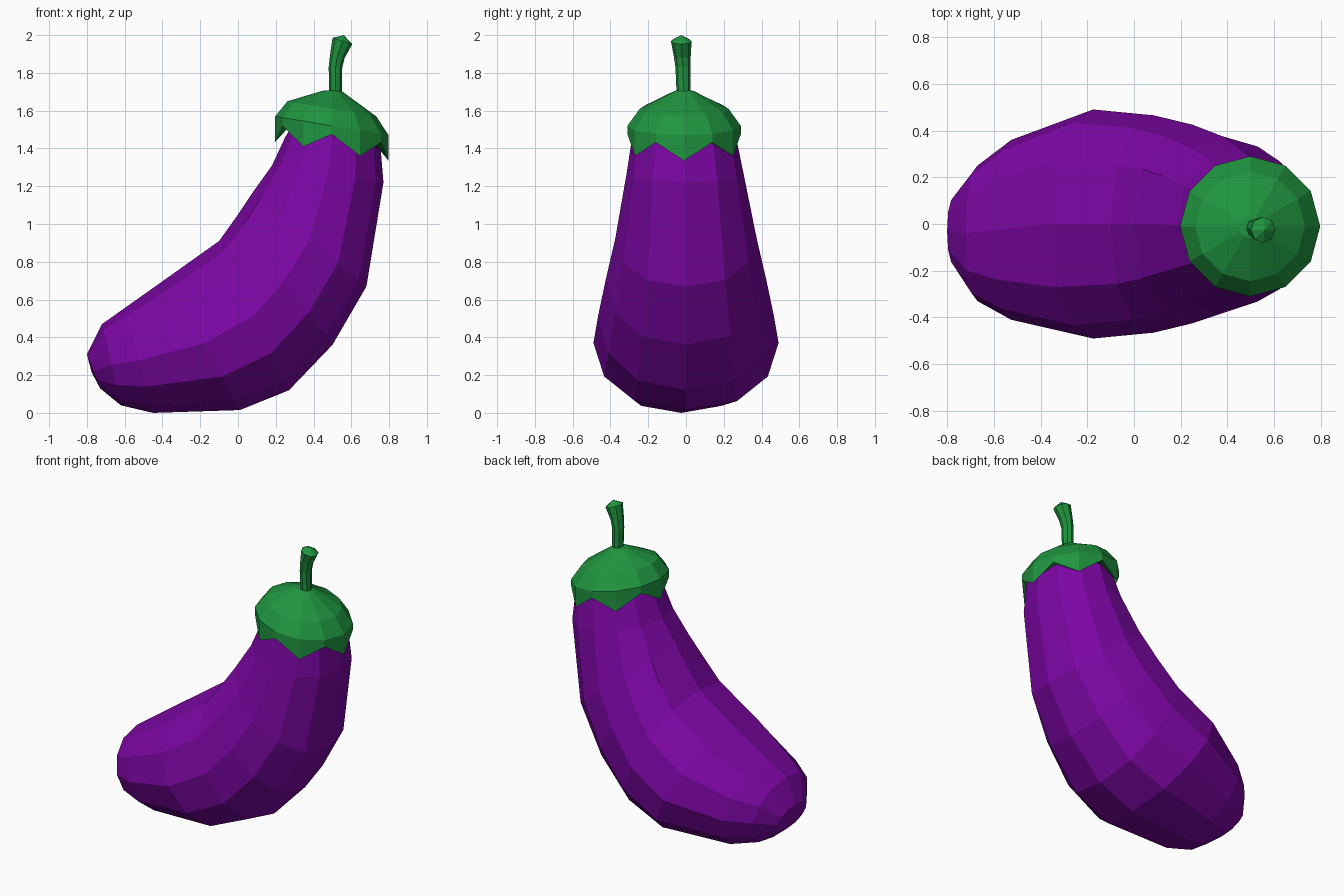
import bpy, bmesh
from math import cos, sin, pi, copysign
from mathutils import Vector

if "Cube" in bpy.data.objects:
    bpy.data.objects.remove(bpy.data.objects["Cube"])


def material(name, color):
    m = bpy.data.materials.new(name)
    m.diffuse_color = (*color, 1)
    m.use_nodes = True
    m.node_tree.nodes["Principled BSDF"].inputs["Base Color"].default_value = m.diffuse_color
    return m


def loft(name, rings, mat, start=None, end=None):
    """Skin a list of point rings; optional poles close the ends."""
    bm = bmesh.new()
    vr = [[bm.verts.new(p) for p in r] for r in rings]
    n = len(vr[0])
    for a, b in zip(vr, vr[1:]):
        for i in range(n):
            j = (i + 1) % n
            bm.faces.new((a[i], a[j], b[j], b[i]))
    for ring, pole in ((vr[0], start), (vr[-1], end)):
        if pole:
            p = bm.verts.new(pole)
            for i in range(n):
                bm.faces.new((ring[i], ring[(i + 1) % n], p))
    bmesh.ops.recalc_face_normals(bm, faces=bm.faces)
    me = bpy.data.meshes.new(name)
    bm.to_mesh(me)
    bm.free()
    me.materials.append(mat)
    ob = bpy.data.objects.new(name, me)
    bpy.context.collection.objects.link(ob)
    return ob


def section(inner, outer, half_y, n, y=0.0, power=1.0):
    """Ellipse spanning two silhouette points in XZ; power < 1 makes it fuller."""
    a = Vector((inner[0], y, inner[1]))
    b = Vector((outer[0], y, outer[1]))
    c, u = (a + b) / 2, (b - a) / 2
    pts = []
    for i in range(n):
        t = 2 * pi * i / n
        s = round(sin(t), 6)
        pts.append(c + u * cos(t) + Vector((0, half_y * copysign(abs(s) ** power, s), 0)))
    return pts


purple = material("purple_skin", (0.20, 0.002, 0.37))
green = material("green_leaf", (0.014, 0.30, 0.05))

# Body: inner silhouette point, outer silhouette point, half width, y shift
body = [
    ((-0.80, 0.31), (-0.73, 0.13), 0.15, -0.03),
    ((-0.72, 0.47), (-0.62, 0.04), 0.29, -0.04),
    ((-0.60, 0.555), (-0.45, 0.0), 0.385, -0.025),
    ((-0.36, 0.725), (0.01, 0.015), 0.49, 0.0),
    ((-0.10, 0.91), (0.27, 0.12), 0.465, 0.0),
    ((0.00, 1.05), (0.50, 0.36), 0.425, 0.0),
    ((0.08, 1.17), (0.68, 0.67), 0.375, 0.0),
    ((0.18, 1.31), (0.77, 1.22), 0.31, -0.005),
    ((0.25, 1.46), (0.75, 1.46), 0.275, -0.01),
    ((0.32, 1.58), (0.69, 1.52), 0.19, -0.01),
]
loft("body", [section(a, b, h, 12, y, 0.86) for a, b, h, y in body], purple,
     start=(-0.775, -0.03, 0.215), end=(0.51, -0.01, 1.60))


# Leafy cap: tilted dome with six pointed lobes, closed inward against the skin
def cap_ring(r, z_tip, z_valley, tilt=0.05):
    pts = []
    for i in range(12):
        t = 2 * pi * i / 12
        z = z_valley if i % 2 else z_tip
        pts.append((0.497 + r * cos(t), -0.01 + r * sin(t), z - tilt * cos(t)))
    return pts


loft("leaf_cap", [cap_ring(0.25, 1.45, 1.48), cap_ring(0.30, 1.385, 1.475),
                  cap_ring(0.30, 1.52, 1.52), cap_ring(0.235, 1.61, 1.61, 0.04),
                  cap_ring(0.05, 1.705, 1.705, 0.0)], green, end=(0.515, -0.015, 1.71))

# Stem: slightly curved, flared at the cut end
stem = [
    ((0.483, 1.67), (0.55, 1.67), 0.036, -0.013),
    ((0.480, 1.83), (0.552, 1.83), 0.04, -0.016),
    ((0.488, 1.90), (0.565, 1.88), 0.045, -0.02),
    ((0.50, 1.985), (0.605, 1.952), 0.055, -0.025),
]
loft("stem", [section(a, b, h, 8, y) for a, b, h, y in stem], green,
     end=(0.56, -0.025, 2.0))
